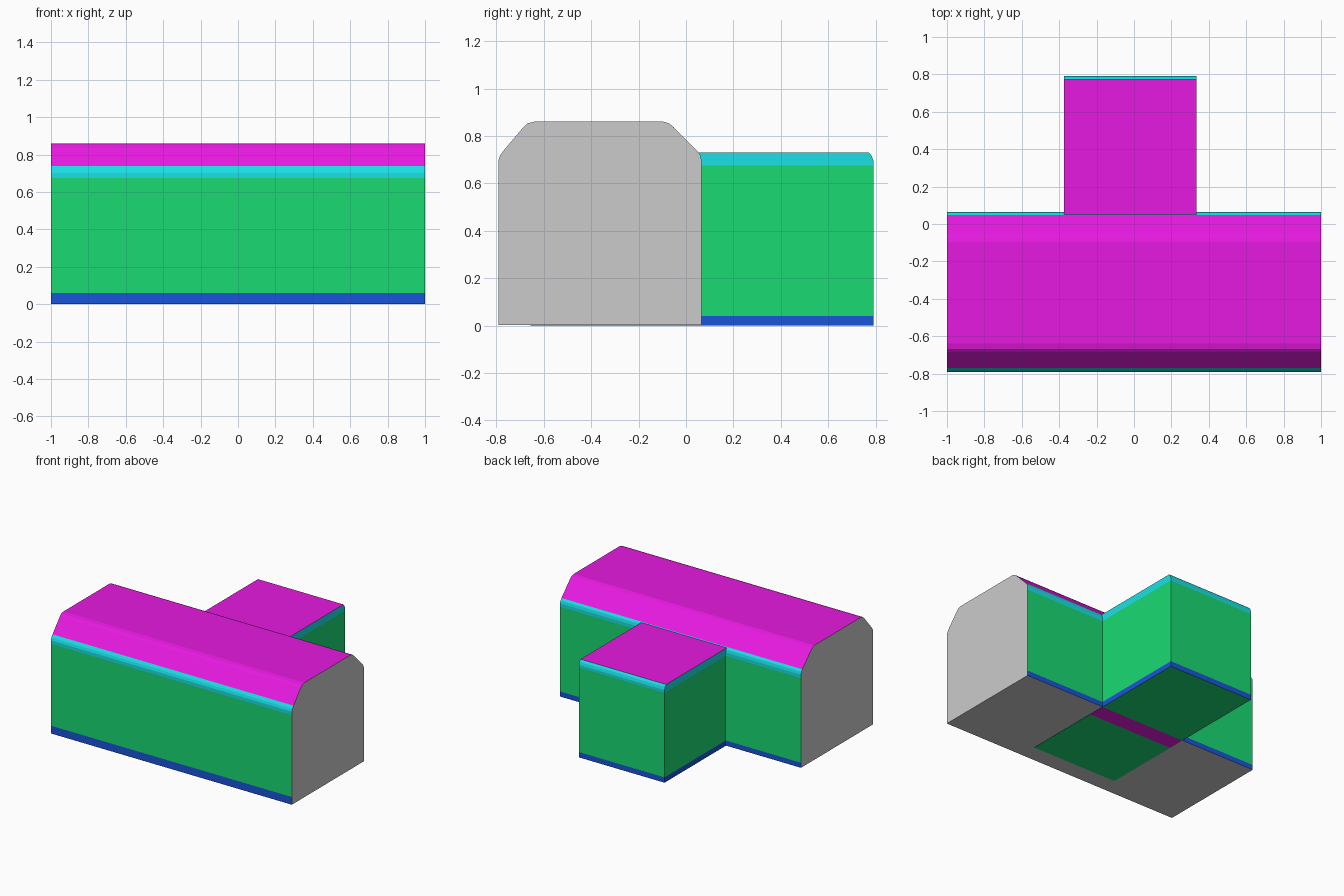
import bpy, bmesh

if "Cube" in bpy.data.objects:
    bpy.data.objects.remove(bpy.data.objects["Cube"])

COLOURS = {
    "roof": (0.80, 0.01, 0.75, 1), "eaves": (0.01, 0.75, 0.78, 1),
    "wall": (0.01, 0.70, 0.17, 1), "plinth": (0.01, 0.09, 0.70, 1),
}
MATS = {}
for key, rgba in COLOURS.items():
    MATS[key] = bpy.data.materials.new(key)
    MATS[key].diffuse_color = rgba
KEYS = list(COLOURS)


def add_object(name, bm, coloured=True):
    bmesh.ops.recalc_face_normals(bm, faces=bm.faces)
    mesh = bpy.data.meshes.new(name)
    bm.to_mesh(mesh)
    bm.free()
    if coloured:
        for key in KEYS:
            mesh.materials.append(MATS[key])
    obj = bpy.data.objects.new(name, mesh)
    bpy.context.collection.objects.link(obj)
    return obj


def prism(profile, x0, x1):
    """Extrude a closed (y, z) profile along x."""
    bm = bmesh.new()
    face = bm.faces.new([bm.verts.new((x0, y, z)) for y, z in profile])
    new = bmesh.ops.extrude_face_region(bm, geom=[face])["geom"]
    bmesh.ops.translate(bm, vec=(x1 - x0, 0, 0),
                        verts=[v for v in new if isinstance(v, bmesh.types.BMVert)])
    if not face.is_valid or len(bm.faces) < len(profile) + 2:
        bm.faces.new([v for v in bm.verts if abs(v.co.x - x0) < 1e-6])
    bmesh.ops.recalc_face_normals(bm, faces=bm.faces)
    return bm


def cut(bm, co, no):
    geom = bm.verts[:] + bm.edges[:] + bm.faces[:]
    bmesh.ops.bisect_plane(bm, geom=geom, plane_co=co, plane_no=no)


def paint(bm, plinth_top, eaves_top):
    """Colour faces in horizontal bands."""
    for f in bm.faces:
        z = f.calc_center_median().z
        key = ("plinth" if z < plinth_top(f) else "wall" if z < 0.675
               else "eaves" if z < eaves_top else "roof")
        f.material_index = KEYS.index(key)


# Main hall: rounded-shoulder profile; shell is coloured, ends and floor are grey
FLOOR = 0.002
hall = [(-0.79, FLOOR), (-0.79, 0.06), (-0.79, 0.675), (-0.79, 0.70), (-0.784, 0.718),
        (-0.77, 0.738), (-0.685, 0.838), (-0.668, 0.853), (-0.64, 0.86),
        (-0.095, 0.86), (-0.072, 0.853), (-0.053, 0.838), (0.048, 0.735),
        (0.06, 0.72), (0.065, 0.70), (0.065, 0.675), (0.065, 0.04), (0.065, FLOOR)]


def is_grey(f):
    return abs(f.normal.x) > 0.9 or f.normal.z < -0.9


bm = prism(hall, -1, 1)
bmesh.ops.delete(bm, geom=[f for f in bm.faces if is_grey(f)], context='FACES_ONLY')
paint(bm, lambda f: 0.06, 0.736)
add_object("hall_walls_and_roof", bm)

bm = prism(hall, -1, 1)
bmesh.ops.delete(bm, geom=[f for f in bm.faces if not is_grey(f)], context='FACES')
add_object("hall_ends_and_floor", bm, coloured=False)

# Rear wing: runs into the hall, rounded only along its back top edge
wing = [(-0.655, 0), (-0.655, 0.73), (0.772, 0.73), (0.784, 0.715), (0.79, 0.695), (0.79, 0)]
bm = prism(wing, -0.375, 0.335)
for z in (0.04, 0.675):
    cut(bm, (0, 0, z), (0, 0, 1))
for y in (0.065, -0.065):
    cut(bm, (0, y, 0), (0, 1, 0))
bm.normal_update()
paint(bm, lambda f: 0.04, 0.729)
# Underside of the wing: wall colour with one roof-coloured strip
for f in bm.faces:
    if f.normal.z < -0.9:
        strip = -0.065 < f.calc_center_median().y < 0.065
        f.material_index = KEYS.index("roof" if strip else "wall")
add_object("rear_wing", bm)

for m in bpy.data.materials:
    if m.users and not m.is_grease_pencil:
        m.use_nodes = True
        m.node_tree.nodes["Principled BSDF"].inputs["Base Color"].default_value = m.diffuse_color
